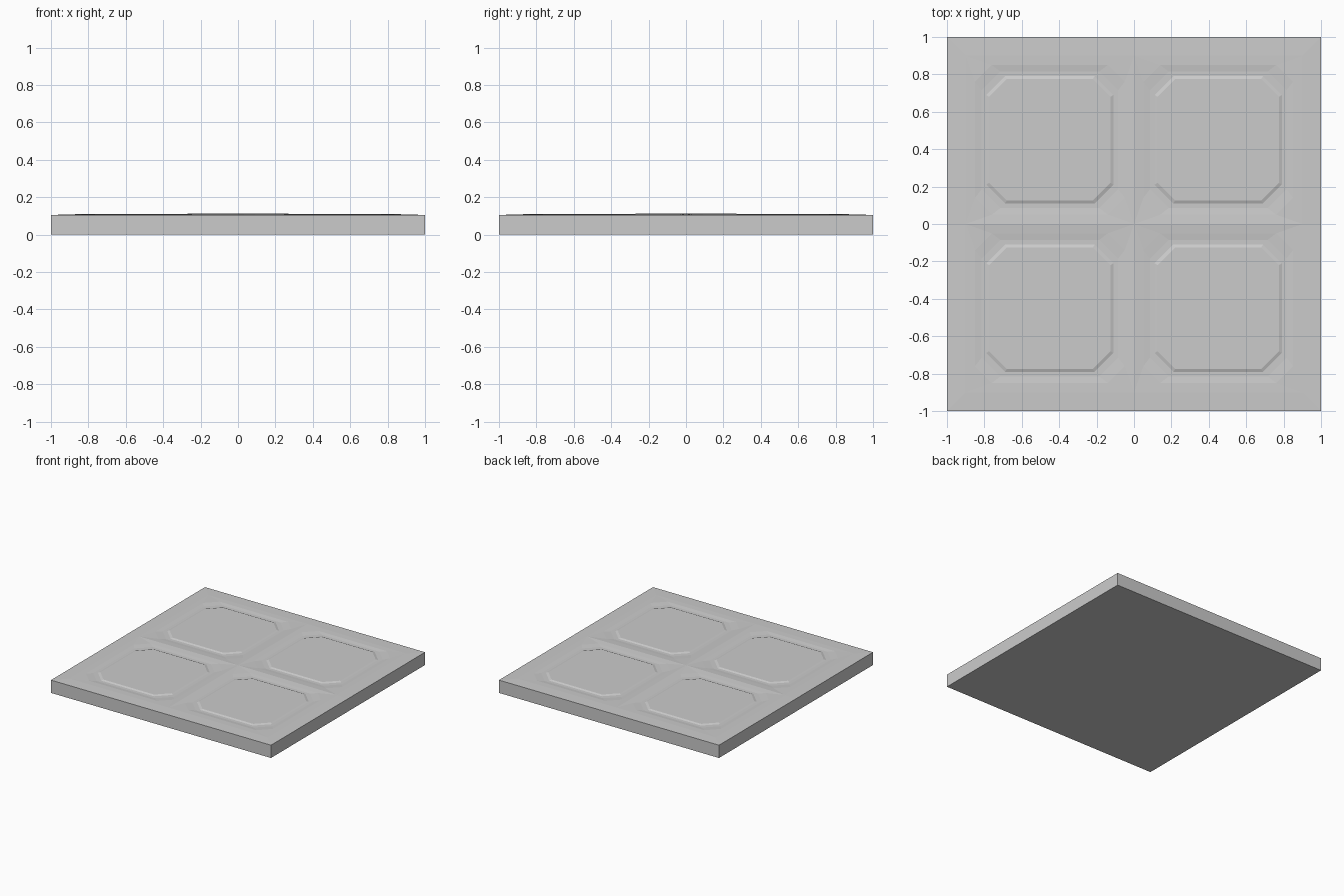
import bpy, bmesh

if "Cube" in bpy.data.objects:
    bpy.data.objects.remove(bpy.data.objects["Cube"])

bm = bmesh.new()

def verts(points):
    return [bm.verts.new(p) for p in points]

def octagon(lo, hi, cut, z):
    a, b = lo + cut, hi - cut
    return verts([(lo, a, z), (a, lo, z), (b, lo, z), (hi, a, z),
                  (hi, b, z), (b, hi, z), (a, hi, z), (lo, b, z)])

# One quarter of the tile; the mirror makes the other three
frame = verts([(0, 0, .113), (.9, 0, .109), (.9, .9, .106), (0, .9, .109)])
rings = [octagon(.05, .85, .09, .107),   # frame inner edge
         octagon(.085, .815, .10, .103),  # groove floor
         octagon(.11, .79, .10, .103),
         octagon(.125, .775, .095, .109)]  # raised panel

# Frame faces running into the octagon
first = rings[0]
for i in range(4):
    a, b = first[2 * i], first[2 * i + 1]
    bm.faces.new((frame[i], b, a))
    bm.faces.new((frame[i], frame[(i + 1) % 4], first[(2 * i + 2) % 8], b))

# Groove, panel bevel and panel top
for outer, inner in zip(rings, rings[1:]):
    for i in range(8):
        j = (i + 1) % 8
        bm.faces.new((outer[i], outer[j], inner[j], inner[i]))
bm.faces.new(rings[-1])

# Rim, side walls and underside
top = verts([(1, 0, .105), (1, 1, .105), (0, 1, .105)])
low = verts([(1, 0, 0), (1, 1, 0), (0, 1, 0), (0, 0, 0)])
for i in range(2):
    bm.faces.new((frame[i + 1], top[i], top[i + 1], frame[i + 2]))
    bm.faces.new((top[i], low[i], low[i + 1], top[i + 1]))
bm.faces.new(low[::-1])
bmesh.ops.recalc_face_normals(bm, faces=bm.faces)
if low[3].link_faces[0].normal.z > 0:
    bmesh.ops.reverse_faces(bm, faces=bm.faces)

mesh = bpy.data.meshes.new("panelled_floor_tile")
bm.to_mesh(mesh)
bm.free()
tile = bpy.data.objects.new("panelled_floor_tile", mesh)
bpy.context.collection.objects.link(tile)

mirror = tile.modifiers.new("four_panels", 'MIRROR')
mirror.use_axis = (True, True, False)
mirror.use_clip = True
